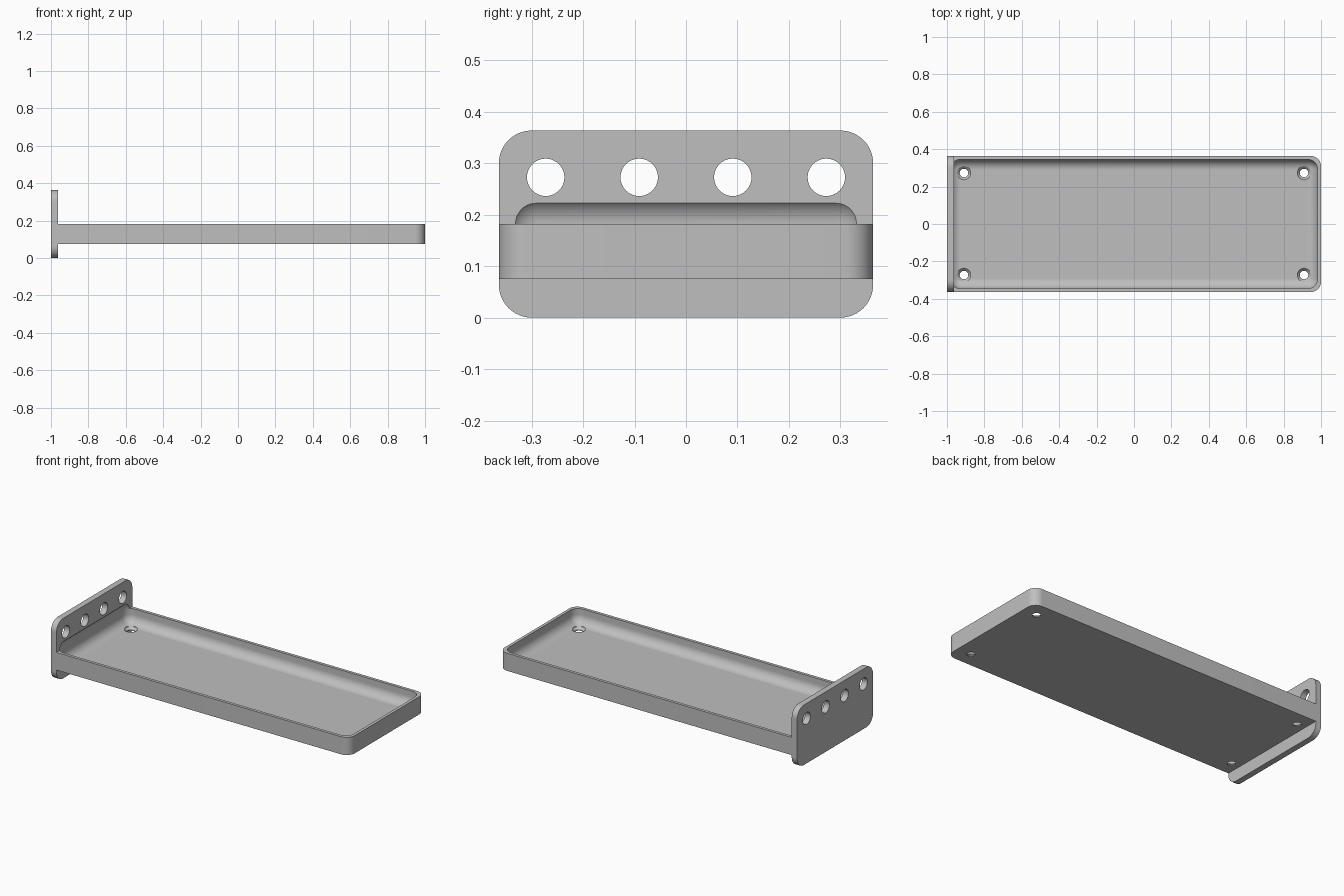
import bpy, bmesh
from math import cos, sin, pi, radians
from mathutils import Matrix, Vector

if "Cube" in bpy.data.objects:
    bpy.data.objects.remove(bpy.data.objects["Cube"])

MM = 2 / 110                      # working unit
WIDTH, HEIGHT = 40 * MM, 20 * MM
THICK, WALL, FILLET = 2 * MM, MM, 3 * MM
TRAY_LOW, TRAY_TOP = 0.075, 0.182
FLOOR = TRAY_LOW + WALL

grey = bpy.data.materials.new("light grey")
grey.use_nodes = True
grey.diffuse_color = (0.52, 0.52, 0.52, 1)
grey.node_tree.nodes["Principled BSDF"].inputs["Base Color"].default_value = grey.diffuse_color


def finish(name, bm):
    bmesh.ops.recalc_face_normals(bm, faces=bm.faces)
    mesh = bpy.data.meshes.new(name)
    bm.to_mesh(mesh)
    bm.free()
    mesh.materials.append(grey)
    obj = bpy.data.objects.new(name, mesh)
    bpy.context.collection.objects.link(obj)
    return obj


def box(name, low, high, radius, pick, segments):
    """Box between two corners, with the picked edges rounded."""
    low, high = Vector(low), Vector(high)
    bm = bmesh.new()
    bmesh.ops.create_cube(bm, size=1)
    for v in bm.verts:
        v.co = Vector(h if c > 0 else l for c, l, h in zip(v.co, low, high))
    edges = [e for e in bm.edges if pick(e.verts[0].co, e.verts[1].co)]
    bmesh.ops.bevel(bm, geom=edges, offset=radius, segments=segments,
                    profile=0.5, affect='EDGES', clamp_overlap=False)
    return finish(name, bm)


def turned(name, profile, place):
    """Closed solid turned from (radius, height) points."""
    bm = bmesh.new()
    n = 40
    rings = [[bm.verts.new(place @ Vector((r * cos(2 * pi * i / n), r * sin(2 * pi * i / n), z)))
              for i in range(n)] for r, z in profile]
    for a, b in zip(rings, rings[1:]):
        for i in range(n):
            j = (i + 1) % n
            bm.faces.new((a[i], a[j], b[j], b[i]))
    bm.faces.new(rings[0])
    bm.faces.new(rings[-1])
    return finish(name, bm)


def combine(target, other, operation):
    mod = target.modifiers.new(operation.lower(), 'BOOLEAN')
    mod.operation, mod.object, mod.solver = operation, other, 'EXACT'
    bpy.context.view_layer.objects.active = target
    bpy.ops.object.modifier_apply(modifier=mod.name)
    bpy.data.objects.remove(other)


# Upright end plate with four rounded corners
plate = box("end_plate", (-1, -WIDTH / 2, 0), (-1 + THICK, WIDTH / 2, HEIGHT), 3.5 * MM,
            lambda a, b: abs(a.x - b.x) > 0.01, 12)

# Tray block, rounded at its free end and overlapping the plate
tray = box("shelf_tray", (-1 + THICK / 4, -WIDTH / 2, TRAY_LOW), (1, WIDTH / 2, TRAY_TOP), FILLET,
           lambda a, b: abs(a.z - b.z) > 0.01 and a.x > 0, 12)
combine(tray, plate, 'UNION')

# Hollow with rounded edges, which also scoops slightly into the plate
hollow = box("hollow_cutter", (-1 + WALL, -WIDTH / 2 + WALL, FLOOR),
             (1 - WALL, WIDTH / 2 - WALL, TRAY_TOP + FILLET), FILLET, lambda a, b: True, 12)
combine(tray, hollow, 'DIFFERENCE')

# Countersunk screw holes near the tray corners
for x in (-50 * MM, 50 * MM):
    for y in (-15 * MM, 15 * MM):
        screw = turned("screw_cutter",
                       [(1.25 * MM, TRAY_LOW - 0.02), (1.25 * MM, TRAY_LOW + 0.004),
                        (2 * MM, FLOOR), (2 * MM, FLOOR + 0.03)],
                       Matrix.Translation((x, y, 0)))
        combine(tray, screw, 'DIFFERENCE')

# Row of round holes through the plate
for y in (-15, -5, 5, 15):
    drill = turned("plate_hole_cutter", [(2 * MM, -0.05), (2 * MM, 0.05)],
                   Matrix.Translation((-1 + THICK / 2, y * MM, 15 * MM)) @ Matrix.Rotation(pi / 2, 4, 'Y'))
    combine(tray, drill, 'DIFFERENCE')

# Smooth fillets, sharp rims
bpy.ops.object.select_all(action='DESELECT')
tray.select_set(True)
bpy.context.view_layer.objects.active = tray
bpy.ops.object.shade_smooth_by_angle(angle=radians(25))
